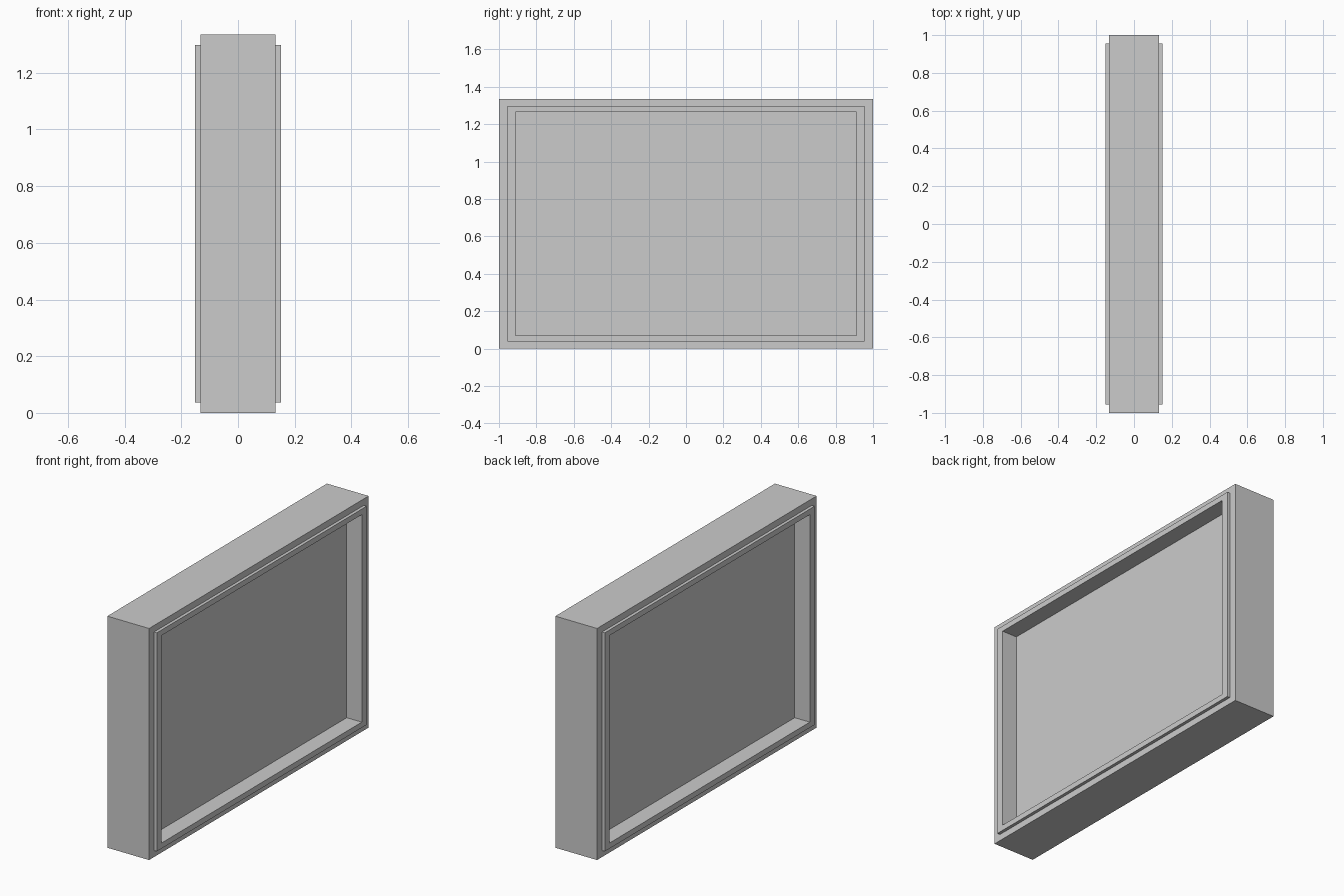
import bpy
import bmesh

cube = bpy.data.objects.get("Cube")
if cube:
    bpy.data.objects.remove(cube, do_unlink=True)

# Overall sizes
HEIGHT = 1.335
MID = HEIGHT / 2

grey = bpy.data.materials.new("light_grey")
grey.use_nodes = True
colour = (0.6, 0.6, 0.6, 1)
grey.diffuse_color = colour
grey.node_tree.nodes["Principled BSDF"].inputs["Base Color"].default_value = colour

# Side section from the recessed panel out to the case wall: (x, half depth, half height)
section = [
    (0.055, 0.912, 0.598),   # panel edge
    (0.151, 0.912, 0.598),   # rim, inner edge
    (0.151, 0.955, 0.63),    # rim, outer edge
    (0.133, 0.955, 0.63),    # foot of the rim
    (0.133, 1.0, MID),       # case edge
]
# Mirror the section to the other side
section += [(-x, w, h) for x, w, h in reversed(section)]


def ring(bm, x, w, h):
    corners = [(-w, -h), (w, -h), (w, h), (-w, h)]
    return [bm.verts.new((x, y, MID + z)) for y, z in corners]


# Case with raised rims and sunken panels on both broad sides
bm = bmesh.new()
rings = [ring(bm, *s) for s in section]
for a, b in zip(rings, rings[1:]):
    for i in range(4):
        j = (i + 1) % 4
        bm.faces.new((a[i], a[j], b[j], b[i]))
bm.faces.new(rings[0])
bm.faces.new(rings[-1])
bmesh.ops.recalc_face_normals(bm, faces=bm.faces)

mesh = bpy.data.meshes.new("framed_case")
bm.to_mesh(mesh)
bm.free()
mesh.materials.append(grey)
case = bpy.data.objects.new("framed_case", mesh)
bpy.context.collection.objects.link(case)
